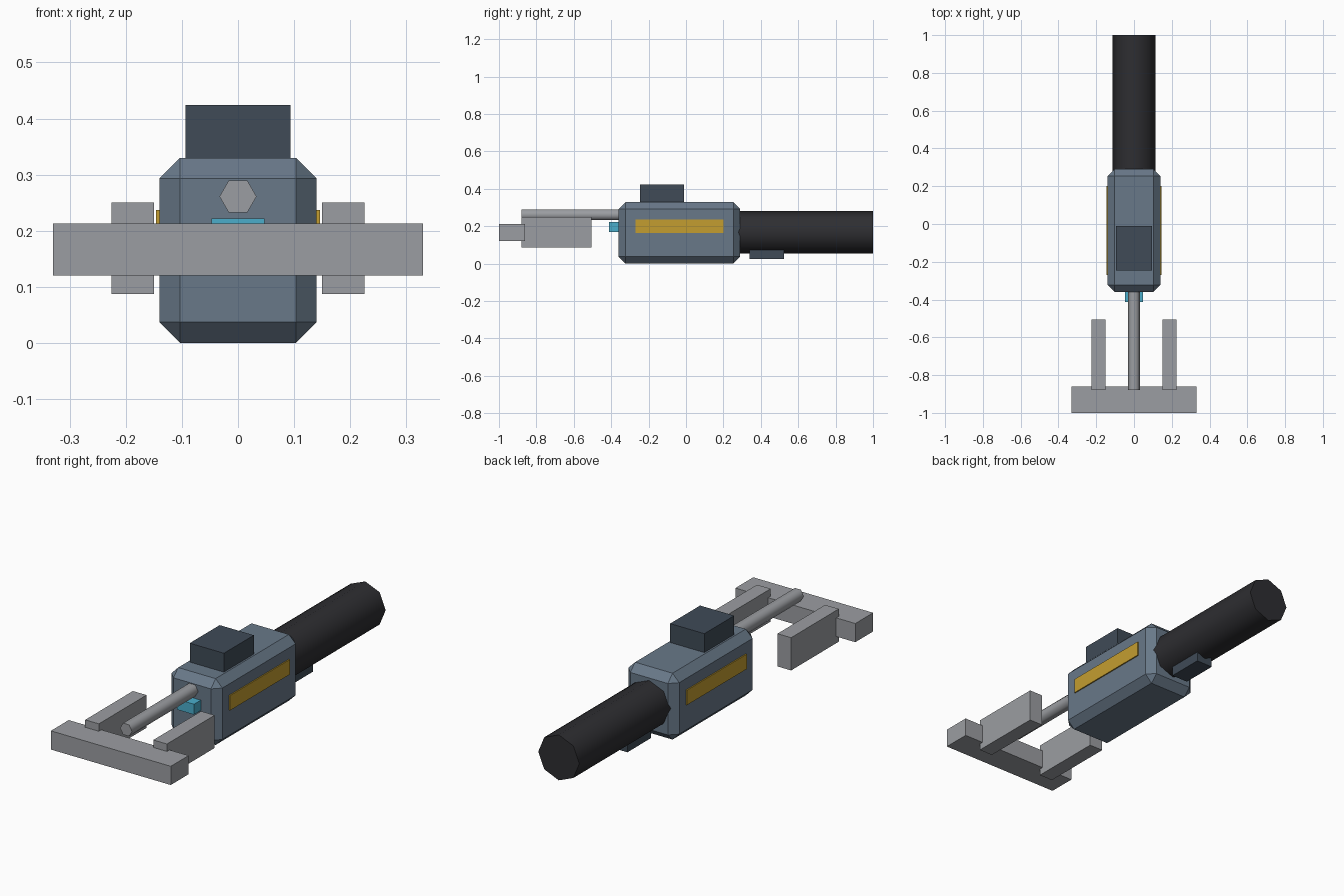
import bpy, bmesh, math
from mathutils import Matrix

if "Cube" in bpy.data.objects:
    bpy.data.objects.remove(bpy.data.objects["Cube"])


def material(name, rgb):
    mat = bpy.data.materials.new(name)
    mat.diffuse_color = (*rgb, 1)
    mat.use_nodes = True
    mat.node_tree.nodes["Principled BSDF"].inputs["Base Color"].default_value = mat.diffuse_color
    return mat


STEEL = material("steel", (0.33, 0.34, 0.36))
BODY = material("slate_blue", (0.14, 0.19, 0.25))
DARK = material("dark_slate", (0.05, 0.07, 0.095))
RUBBER = material("black_rubber", (0.027, 0.027, 0.031))
YELLOW = material("yellow", (0.55, 0.34, 0.03))
CYAN = material("cyan", (0.07, 0.42, 0.6))


def add_object(name, bm, location, mat):
    mesh = bpy.data.meshes.new(name)
    bm.to_mesh(mesh)
    bm.free()
    mesh.materials.append(mat)
    obj = bpy.data.objects.new(name, mesh)
    obj.location = location
    bpy.context.collection.objects.link(obj)
    return obj


def box(name, x, y, z, mat):
    """Box from (min, max) ranges on each axis."""
    ranges = (x, y, z)
    bm = bmesh.new()
    bmesh.ops.create_cube(bm, size=1)
    bmesh.ops.scale(bm, vec=[b - a for a, b in ranges], verts=bm.verts)
    return add_object(name, bm, [(a + b) / 2 for a, b in ranges], mat)


def rod(name, sides, radius, y, z, mat):
    """Smooth-sided prism along y, with corners on the x axis."""
    bm = bmesh.new()
    turn = Matrix.Rotation(math.pi / 2, 4, 'X') @ Matrix.Rotation(math.pi / 2, 4, 'Z')
    bmesh.ops.create_cone(bm, cap_ends=True, segments=sides, radius1=radius,
                          radius2=radius, depth=y[1] - y[0], matrix=turn)
    for face in bm.faces:
        face.smooth = abs(face.normal.y) < 0.5
    for edge in bm.edges:
        edge.smooth = all(f.smooth for f in edge.link_faces)
    return add_object(name, bm, (0, sum(y) / 2, z), mat)


# Chamfered main housing
housing = box("housing", (-0.14, 0.14), (-0.36, 0.29), (0, 0.33), BODY)
bevel = housing.modifiers.new("chamfer", 'BEVEL')
bevel.width = 0.037
bevel.segments = 1

# Block on top and small indicator on the front
box("top_block", (-0.094, 0.094), (-0.245, -0.01), (0.31, 0.424), DARK)
box("front_indicator", (-0.047, 0.047), (-0.413, -0.34), (0.17, 0.222), CYAN)

# Rear grip with the small block beneath it
rod("rear_grip", 8, 0.113, (0.27, 1.0), 0.168, RUBBER)
box("grip_block", (-0.045, 0.045), (0.34, 0.525), (0.025, 0.073), DARK)

# Front rod and crossbar
rod("front_rod", 6, 0.033, (-0.88, -0.33), 0.261, STEEL)
box("crossbar", (-0.33, 0.33), (-1.0, -0.86), (0.12, 0.213), STEEL)

# Paired prongs and side stripes
for side, s in (("left", -1), ("right", 1)):
    box(f"{side}_prong", sorted((s * 0.15, s * 0.225)), (-0.88, -0.505), (0.087, 0.25), STEEL)
    box(f"{side}_stripe", sorted((s * 0.13, s * 0.146)), (-0.27, 0.2), (0.163, 0.237), YELLOW)
